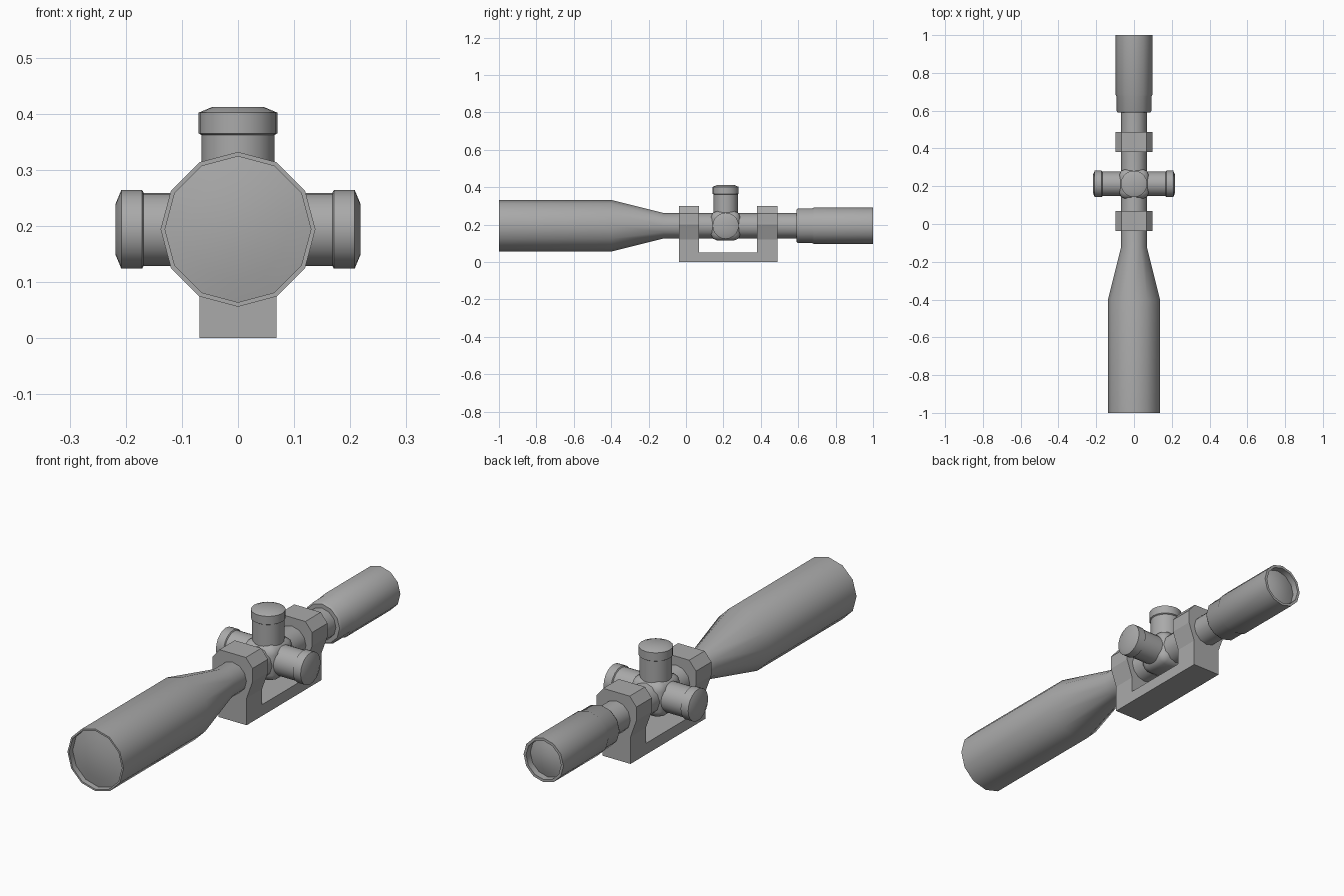
import bpy, bmesh, math
from mathutils import Matrix, Vector

if "Cube" in bpy.data.objects:
    bpy.data.objects.remove(bpy.data.objects["Cube"])

AXIS_Z = 0.194
TURRET_Y = 0.212

grey = bpy.data.materials.new("matt grey")
grey.use_nodes = True
grey.diffuse_color = (0.4, 0.4, 0.4, 1)
grey.node_tree.nodes["Principled BSDF"].inputs["Base Color"].default_value = (0.4, 0.4, 0.4, 1)


def finish(name, bm, smooth=True, angle=35):
    bmesh.ops.recalc_face_normals(bm, faces=bm.faces)
    mesh = bpy.data.meshes.new(name)
    bm.to_mesh(mesh)
    bm.free()
    mesh.materials.append(grey)
    obj = bpy.data.objects.new(name, mesh)
    bpy.context.collection.objects.link(obj)
    if smooth:
        bpy.ops.object.select_all(action="DESELECT")
        obj.select_set(True)
        bpy.context.view_layer.objects.active = obj
        bpy.ops.object.shade_smooth_by_angle(angle=math.radians(angle))
    return obj


def lathe(name, profile, direction, origin, sides):
    """Spin (distance, radius) points round an axis; radius 0 closes an end."""
    bm = bmesh.new()
    rings = []
    for d, r in profile:
        if r == 0:
            rings.append([bm.verts.new((0, 0, d))] * sides)
        else:
            rings.append([bm.verts.new((r * math.cos(math.tau * i / sides),
                                        r * math.sin(math.tau * i / sides), d))
                          for i in range(sides)])
    for a, b in zip(rings, rings[1:]):
        for i in range(sides):
            j = (i + 1) % sides
            bm.faces.new(list(dict.fromkeys((a[i], a[j], b[j], b[i]))))
    turn = Vector((0, 0, 1)).rotation_difference(Vector(direction)).to_matrix().to_4x4()
    bm.transform(Matrix.Translation(origin) @ turn)
    return finish(name, bm)


def prism(name, outline, y0, y1):
    """Extrude an (x, z) outline along y."""
    bm = bmesh.new()
    face = bm.faces.new([bm.verts.new((x, y0, z)) for x, z in outline])
    out = bmesh.ops.extrude_face_region(bm, geom=[face])
    moved = [v for v in out["geom"] if isinstance(v, bmesh.types.BMVert)]
    bmesh.ops.translate(bm, verts=moved, vec=(0, y1 - y0, 0))
    return finish(name, bm, smooth=False)


# Main tube: objective bell, taper, tube and eyepiece, with recessed ends
lathe("scope_tube", [
    (-0.975, 0), (-0.975, 0.130), (-1, 0.130), (-1, 0.138), (-0.4, 0.138),
    (-0.12, 0.068), (0.59, 0.068), (0.59, 0.086), (0.6, 0.093), (0.675, 0.093),
    (0.685, 0.098), (1, 0.098), (1, 0.086), (0.97, 0.086), (0.97, 0)],
    (0, 1, 0), (0, 0, AXIS_Z), 12)

# Slightly domed lenses
for name, y, s, r in (("front_lens", -0.975, -1, 0.130), ("rear_lens", 0.97, 1, 0.086)):
    lathe(name, [(0, r), (0.008, r * 0.7), (0.014, r * 0.35), (0.016, 0)],
          (0, s, 0), (0, y, AXIS_Z), 12)

# Rounded turret housing
bm = bmesh.new()
bmesh.ops.create_cube(bm, size=0.158)
bmesh.ops.bevel(bm, geom=bm.edges[:], offset=0.035, segments=2, profile=0.5, affect="EDGES")
bm.transform(Matrix.Translation((0, TURRET_Y, AXIS_Z)))
finish("turret_housing", bm, angle=60)

# Three adjustment turrets with chamfered caps
for name, way in (("top_turret", (0, 0, 1)), ("left_turret", (1, 0, 0)),
                  ("right_turret", (-1, 0, 0))):
    lathe(name, [(0.03, 0), (0.03, 0.065), (0.168, 0.065), (0.171, 0.070),
                 (0.208, 0.070), (0.218, 0.046), (0.218, 0)],
          way, (0, TURRET_Y, AXIS_Z), 20)

# Mount: clamp rings on blocks, joined by a low rail
half = [(0.069, 0), (0.069, 0.12), (0.098, 0.2), (0.098, 0.26), (0.065, 0.3)]
outline = half + [(-x, z) for x, z in reversed(half)]
for name, y in (("front_ring_mount", -0.038), ("rear_ring_mount", 0.38)):
    prism(name, outline, y, y + 0.108)
prism("mount_rail", [(0.069, 0), (0.069, 0.05), (-0.069, 0.05), (-0.069, 0)], 0.07, 0.38)
